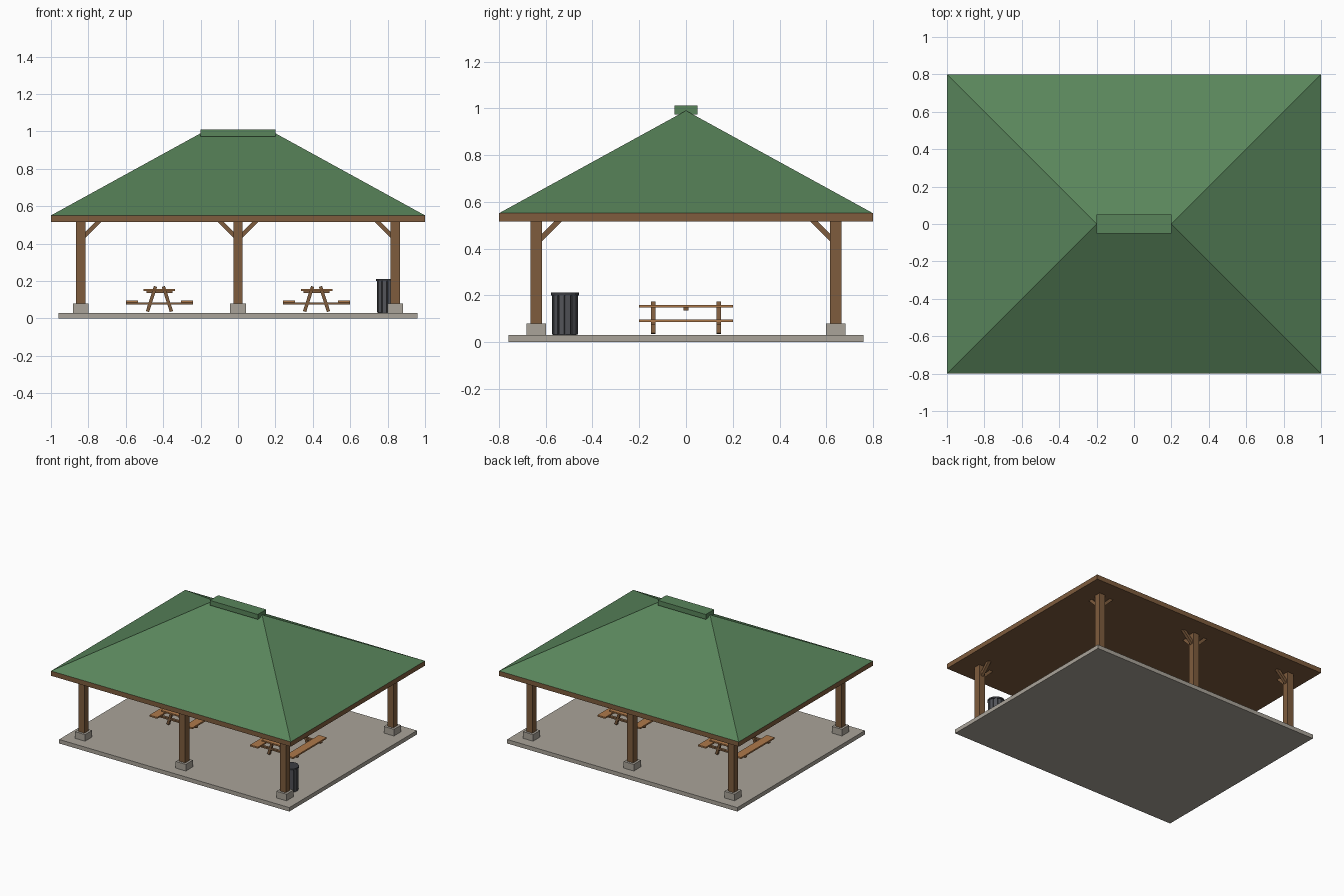
import bpy, bmesh, math
from mathutils import Matrix, Vector

if "Cube" in bpy.data.objects:
    bpy.data.objects.remove(bpy.data.objects["Cube"], do_unlink=True)


def material(name, rgb):
    m = bpy.data.materials.new(name)
    m.use_nodes = True
    m.diffuse_color = (*rgb, 1)
    bsdf = next(n for n in m.node_tree.nodes if n.type == 'BSDF_PRINCIPLED')
    bsdf.inputs["Base Color"].default_value = (*rgb, 1)
    return m


GREEN = material("roof green", (0.10, 0.235, 0.105))
CONCRETE = material("concrete", (0.40, 0.37, 0.32))
TIMBER = material("brown timber", (0.21, 0.107, 0.047))
PLANK = material("light plank", (0.42, 0.19, 0.068))
STEEL = material("bin grey", (0.085, 0.088, 0.10))
DARK = material("bin dark grey", (0.045, 0.047, 0.055))


def make(name, bm, mat):
    bmesh.ops.recalc_face_normals(bm, faces=bm.faces)
    me = bpy.data.meshes.new(name)
    bm.to_mesh(me)
    bm.free()
    me.materials.append(mat)
    ob = bpy.data.objects.new(name, me)
    bpy.context.scene.collection.objects.link(ob)
    return ob


def block(name, centre, size, mat, rot=None):
    bm = bmesh.new()
    turn = rot.to_matrix().to_4x4() if rot else Matrix()
    bmesh.ops.create_cube(bm, size=1, matrix=Matrix.Translation(centre) @ turn
                          @ Matrix.Diagonal((*size, 1)))
    return make(name, bm, mat)


def beam(name, a, b, width, depth, mat):
    a, b = Vector(a), Vector(b)
    d = b - a
    return block(name, (a + b) / 2, (width, depth, d.length), mat,
                 d.to_track_quat('Z', 'Y'))


def drum(name, x, y, z0, z1, r, mat, sides=12):
    bm = bmesh.new()
    bmesh.ops.create_cone(bm, cap_ends=True, segments=sides, radius1=r, radius2=r,
                          depth=z1 - z0,
                          matrix=Matrix.Translation((x, y, (z0 + z1) / 2)))
    return make(name, bm, mat)


# Floor slab and eave deck
block("floor_slab", (0, 0, 0.015), (1.92, 1.52, 0.03), CONCRETE)
block("eave_deck", (0, 0, 0.533), (2, 1.6, 0.036), TIMBER)

# Hipped roof: rectangular base rising to a short ridge
bm = bmesh.new()
base = [bm.verts.new((x, y, 0.551)) for x, y in
        ((-1, -0.8), (1, -0.8), (1, 0.8), (-1, 0.8))]
west, east = [bm.verts.new((x, 0, 0.99)) for x in (-0.2, 0.2)]
sw, se, ne, nw = base
for face in ((sw, se, east, west), (ne, nw, west, east),
             (se, ne, east), (nw, sw, west), base[::-1]):
    bm.faces.new(face)
make("hip_roof", bm, GREEN)
block("ridge_cap", (0, 0, 0.9925), (0.4, 0.1, 0.037), GREEN)

# Posts on footings, with diagonal braces pointing inward
for px in (-0.84, 0, 0.84):
    for py in (-0.64, 0.64):
        block("footing", (px, py, 0.055), (0.084, 0.084, 0.05), CONCRETE)
        block("post", (px, py, 0.30), (0.05, 0.05, 0.45), TIMBER)
        inward = [(0, -math.copysign(1, py))]
        if px <= 0:
            inward.append((1, 0))
        if px >= 0:
            inward.append((-1, 0))
        for dx, dy in inward:
            beam("brace", (px + dx * 0.015, py + dy * 0.015, 0.438),
                 (px + dx * 0.10, py + dy * 0.10, 0.523), 0.022, 0.022, TIMBER)

# Picnic tables
for tx in (-0.42, 0.42):
    block("table_top", (tx, 0, 0.153), (0.168, 0.4, 0.01), PLANK)
    block("table_batten", (tx, 0, 0.142), (0.14, 0.02, 0.012), TIMBER)
    for side in (-1, 1):
        block("bench_seat", (tx + side * 0.147, 0, 0.091), (0.065, 0.4, 0.011), PLANK)
        ty = side * 0.14
        block("bench_support", (tx, ty, 0.080), (0.358, 0.02, 0.012), TIMBER)
        for lean in (-1, 1):
            beam("table_leg", (tx + lean * 0.064, ty, 0.037),
                 (tx + lean * 0.021, ty, 0.171), 0.019, 0.018, TIMBER)

# Slatted litter bin
bx, by = 0.798, -0.518
drum("bin_core", bx, by, 0.03, 0.2, 0.050, DARK)
slats = 12
for i in range(slats):
    a = math.tau * (i + 0.5) / slats
    beam_rot = Matrix.Rotation(a, 3, 'Z').to_quaternion()
    block("bin_slat", (bx + 0.051 * math.cos(a), by + 0.051 * math.sin(a), 0.116),
          (0.008, 0.022, 0.166), STEEL, beam_rot)
drum("bin_lid", bx, by, 0.2, 0.211, 0.060, DARK, 16)
